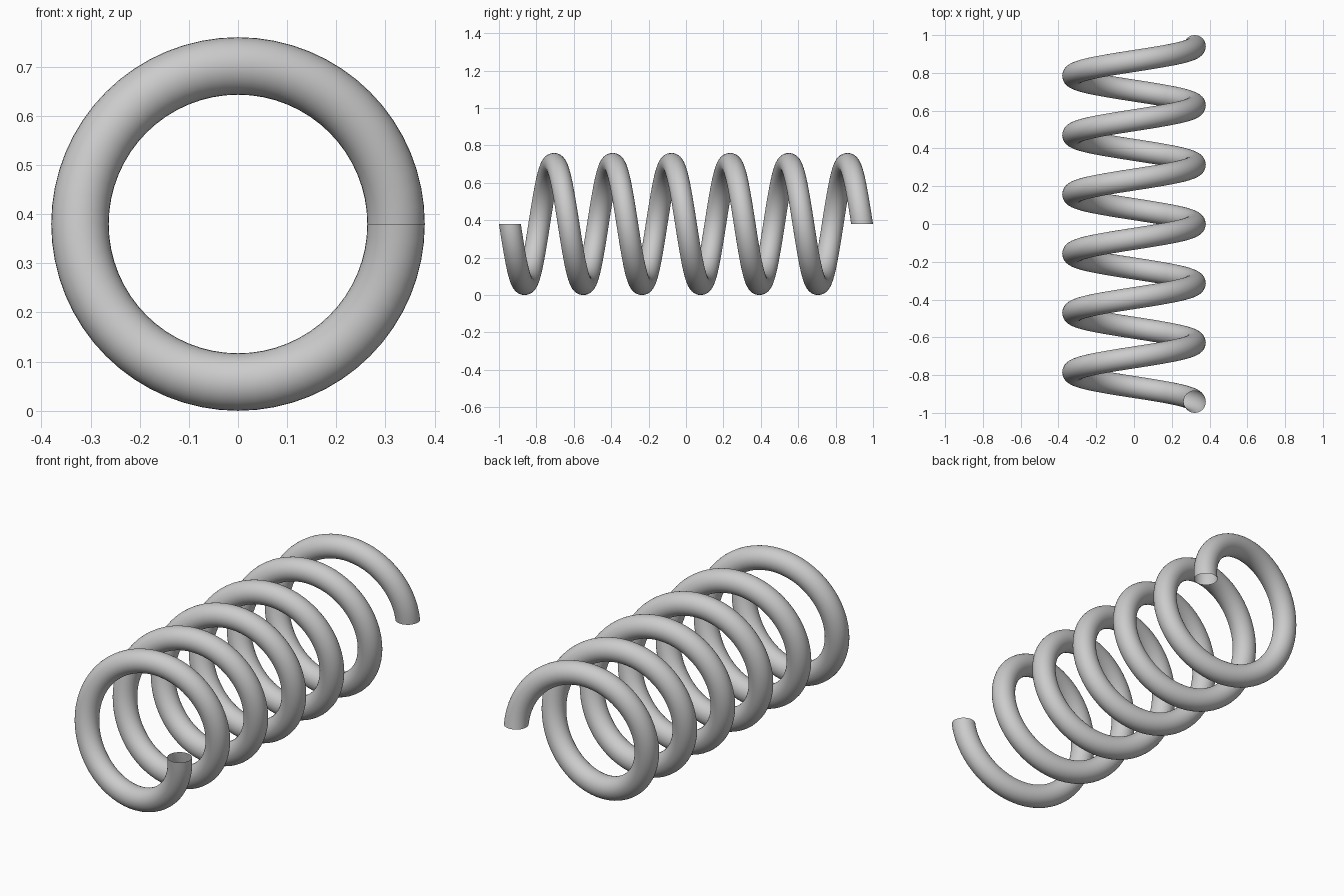
import bpy, bmesh
from math import sin, cos, tau

if "Cube" in bpy.data.objects:
    bpy.data.objects.remove(bpy.data.objects["Cube"])

COIL_R, WIRE_R = 0.3215, 0.0585    # coil centre-line radius, wire radius
TURNS, STEPS, SIDES = 6, 64, 32
HALF = 1.0 - WIRE_R                # y of the end sections
HEIGHT = COIL_R + WIRE_R           # axis height above the floor


def ring(bm, i):
    """Wire cross-section, kept in the plane of the coil axis."""
    t = tau * i / STEPS
    y = -HALF + 2 * HALF * i / (TURNS * STEPS)
    verts = []
    for k in range(SIDES):
        a = tau * k / SIDES
        d = COIL_R + WIRE_R * cos(a)
        verts.append(bm.verts.new((d * cos(t), y + WIRE_R * sin(a), HEIGHT - d * sin(t))))
    return verts


# Helical spring: open-ended tube swept along the y axis
bm = bmesh.new()
rings = [ring(bm, i) for i in range(TURNS * STEPS + 1)]
for lo, hi in zip(rings, rings[1:]):
    for k in range(SIDES):
        n = (k + 1) % SIDES
        bm.faces.new((lo[k], hi[k], hi[n], lo[n])).smooth = True

mesh = bpy.data.meshes.new("coil_spring")
bm.to_mesh(mesh)
bm.free()
spring = bpy.data.objects.new("coil_spring", mesh)
bpy.context.collection.objects.link(spring)
